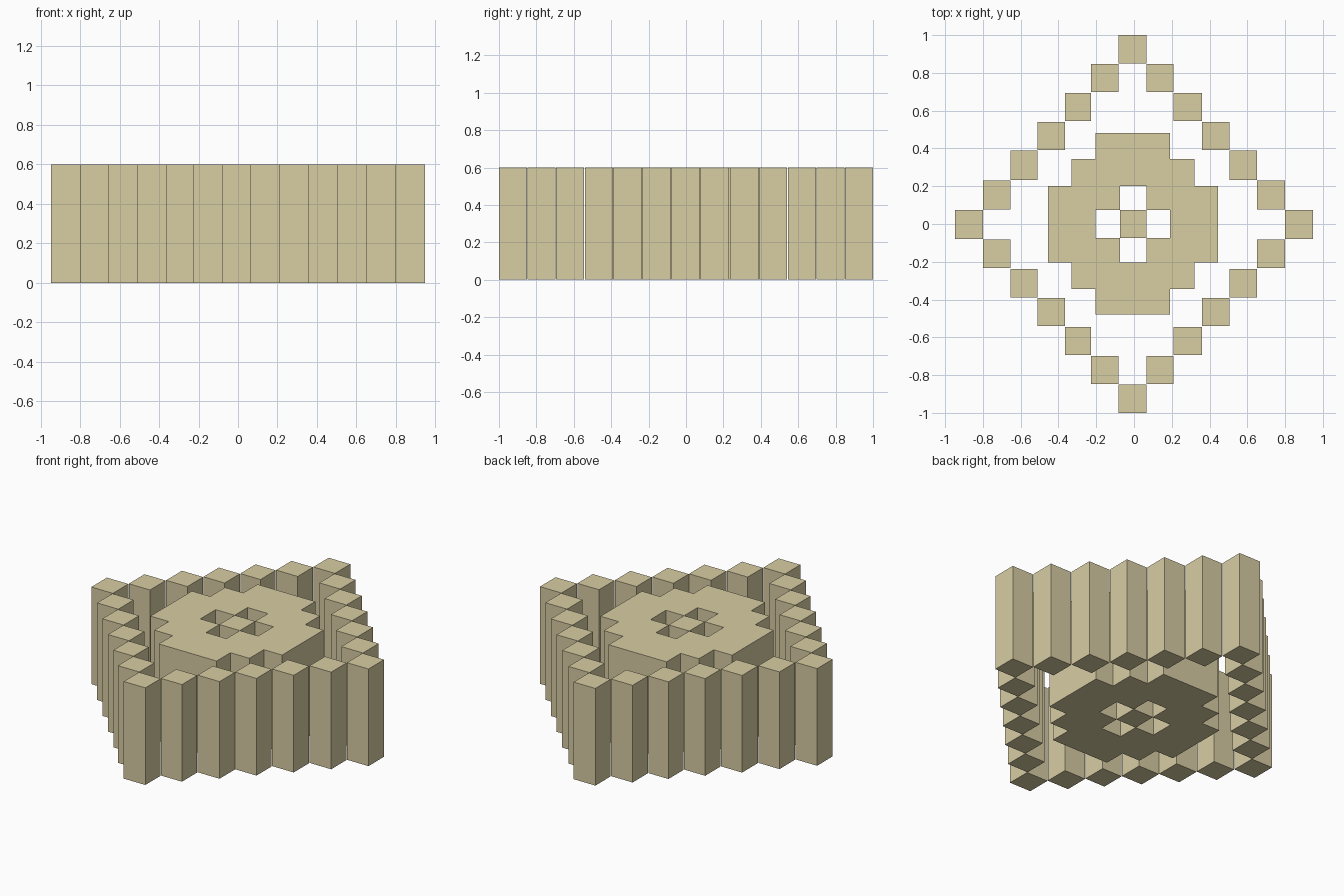
import bpy, bmesh, math

if "Cube" in bpy.data.objects:
    bpy.data.objects.remove(bpy.data.objects["Cube"])

H = 0.6
mat = bpy.data.materials.new("sandstone")
mat.diffuse_color = (0.69, 0.61, 0.37, 1)
mat.use_nodes = True
mat.node_tree.nodes["Principled BSDF"].inputs["Base Color"].default_value = mat.diffuse_color


def finish(bm, name):
    bmesh.ops.recalc_face_normals(bm, faces=bm.faces)
    me = bpy.data.meshes.new(name)
    bm.to_mesh(me)
    bm.free()
    me.materials.append(mat)
    ob = bpy.data.objects.new(name, me)
    bpy.context.collection.objects.link(ob)


def grid_prism(name, xs, ys, rows):
    """Extrude the filled cells of a grid ('#') into one clean prism."""
    bm = bmesh.new()
    verts = {}

    def v(i, j):
        if (i, j) not in verts:
            verts[i, j] = bm.verts.new((xs[i], ys[j], 0))
        return verts[i, j]

    for j, row in enumerate(rows):
        for i, c in enumerate(row):
            if c == "#":
                bm.faces.new((v(i, j), v(i + 1, j), v(i + 1, j + 1), v(i, j + 1)))
    ext = bmesh.ops.extrude_face_region(bm, geom=bm.faces[:], use_keep_orig=True)
    top = [g for g in ext["geom"] if isinstance(g, bmesh.types.BMVert)]
    bmesh.ops.translate(bm, verts=top, vec=(0, 0, H))
    bmesh.ops.recalc_face_normals(bm, faces=bm.faces)
    bmesh.ops.dissolve_limit(bm, angle_limit=math.radians(1),
                             verts=bm.verts[:], edges=bm.edges[:])
    finish(bm, name)


# Stepped central block with a cross-shaped well
xs = [-0.455, -0.33, -0.205, -0.075, 0.065, 0.19, 0.32, 0.445]
ys = [-0.48, -0.345, -0.205, -0.075, 0.075, 0.2, 0.345, 0.483]
grid_prism("stepped_block", xs, ys, [
    "..###..",
    ".#####.",
    "###.###",
    "##...##",
    "###.###",
    ".#####.",
    "..###..",
])

# Post standing in the middle of the well
grid_prism("centre_post", xs[3:5], ys[3:5], ["#"])

# Diamond ring of square posts, walked from the right corner to the left corner
px = [-0.947, -0.8, -0.655, -0.51, -0.366, -0.228, -0.081,
      0.067, 0.21, 0.36, 0.505, 0.652, 0.8, 0.947]
py = [-1.0, -0.849, -0.696, -0.543, -0.39, -0.235, -0.081,
      0.075, 0.232, 0.39, 0.543, 0.696, 0.849, 1.0]
G = 0.002
for i in range(13):
    rise = 6 - abs(i - 6)
    for j in sorted({6 - rise, 6 + rise}):
        grid_prism(f"ring_post_{i}_{j}", [px[i], px[i + 1]],
                   [py[j] + (G if j else 0), py[j + 1] - (G if j < 12 else 0)], ["#"])
